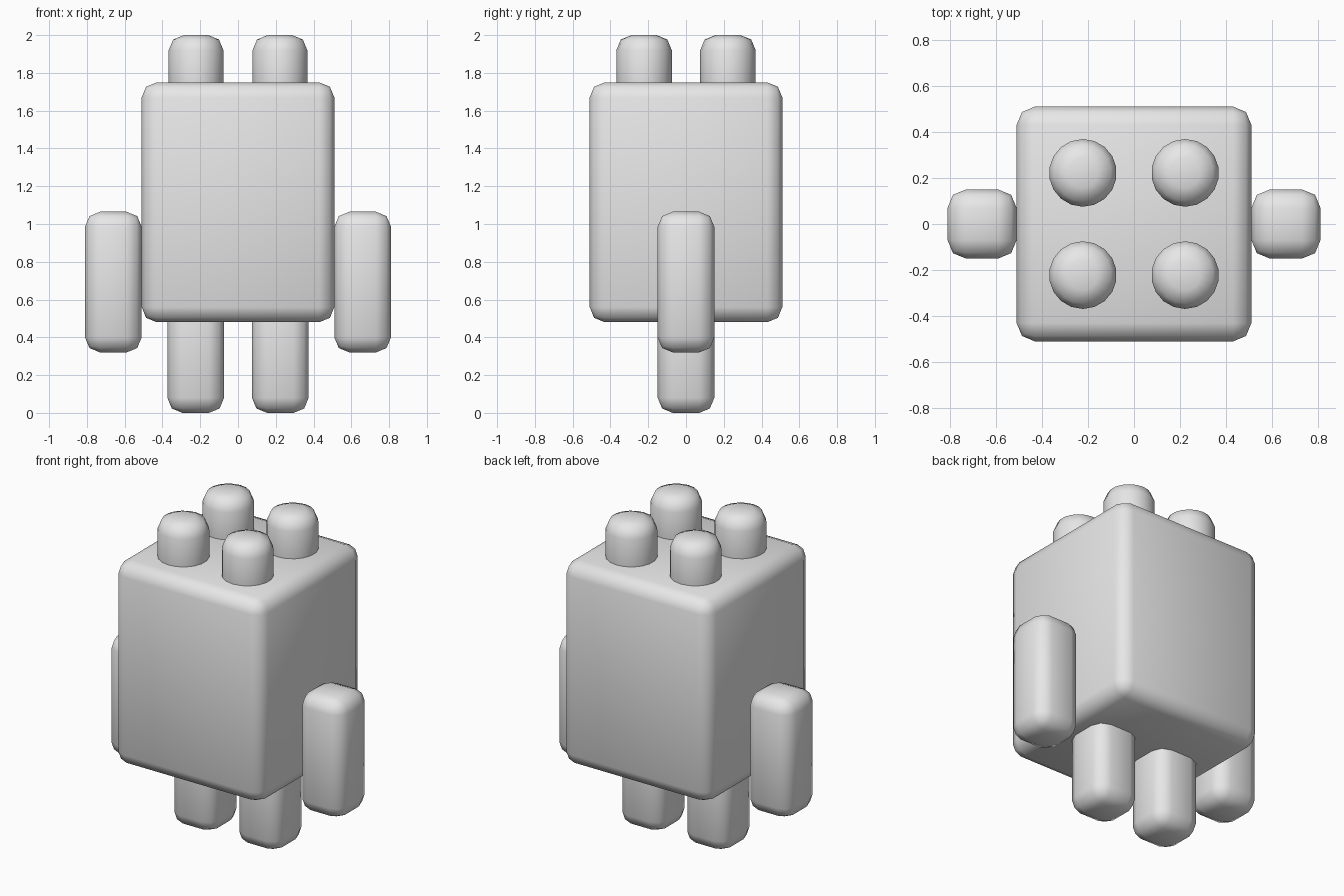
import bpy

if "Cube" in bpy.data.objects:
    bpy.data.objects.remove(bpy.data.objects["Cube"])

grey = bpy.data.materials.new("light_grey")
grey.diffuse_color = (0.8, 0.8, 0.8, 1)
grey.use_nodes = True
grey.node_tree.nodes["Principled BSDF"].inputs["Base Color"].default_value = grey.diffuse_color


def finish(obj, name, bevel):
    """Name, colour, round and smooth one part."""
    obj.name = name
    obj.data.materials.append(grey)
    bpy.ops.object.transform_apply(location=False, rotation=False, scale=True)
    mod = obj.modifiers.new("rounded_edges", 'BEVEL')
    mod.width = bevel
    mod.segments = 2
    mod.limit_method = 'ANGLE'
    mod.angle_limit = 0.8
    bpy.ops.object.shade_smooth()


def block(name, x, width, depth, z0, z1, bevel=0.08):
    bpy.ops.mesh.primitive_cube_add(size=1, location=(x, 0, (z0 + z1) / 2))
    obj = bpy.context.object
    obj.scale = (width, depth, z1 - z0)
    finish(obj, name, bevel)


def stud(name, x, y, z0, z1):
    bpy.ops.mesh.primitive_cylinder_add(vertices=18, radius=0.147, depth=z1 - z0,
                                        location=(x, y, (z0 + z1) / 2))
    finish(bpy.context.object, name, 0.08)


# Main body
block("body", 0, 1.02, 1.02, 0.48, 1.75)

# Arms and legs, one pair per side
for side, s in (("left", -1), ("right", 1)):
    block(side + "_arm", s * 0.66, 0.30, 0.30, 0.32, 1.065)
    block(side + "_leg", s * 0.224, 0.30, 0.30, 0.0, 0.745)

    # Round studs on the top
    for end, e in (("front", -1), ("back", 1)):
        stud(f"{end}_{side}_stud", s * 0.222, e * 0.222, 1.55, 2.0)
